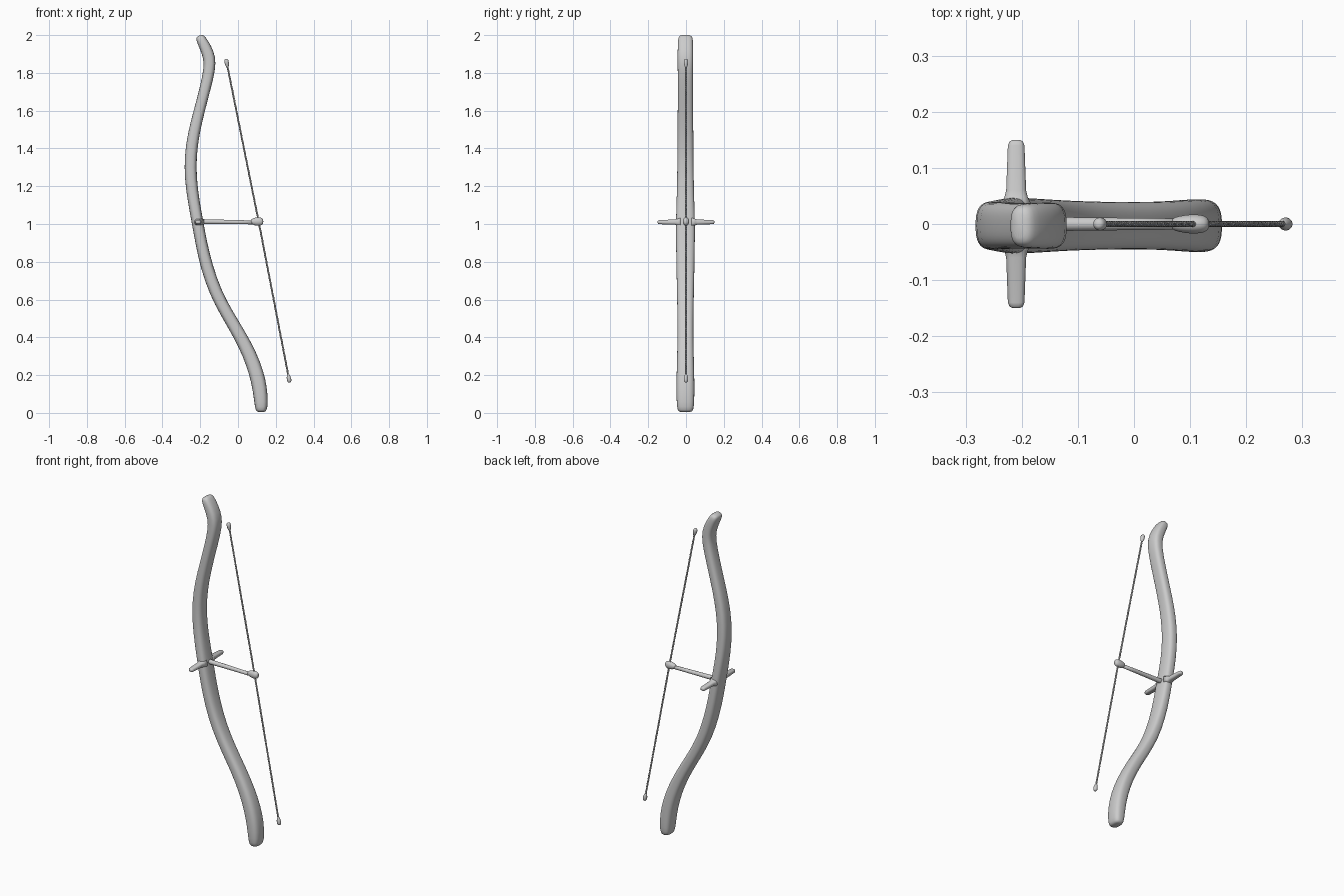
import bpy, bmesh, math
from mathutils import Vector

if "Cube" in bpy.data.objects:
    bpy.data.objects.remove(bpy.data.objects["Cube"])

grey = bpy.data.materials.new("plain grey")
grey.use_nodes = True
grey.diffuse_color = (0.6, 0.6, 0.6, 1)
grey.node_tree.nodes["Principled BSDF"].inputs["Base Color"].default_value = (0.6, 0.6, 0.6, 1)


def sweep(name, stations, side, sides=16, power=2.0, levels=0):
    """Loft (x, y, z, half_a, half_b) stations; half_b lies along the side direction."""
    bm = bmesh.new()
    pts = [Vector(s[:3]) for s in stations]
    rings = []
    for i, s in enumerate(stations):
        tangent = (pts[min(i + 1, len(pts) - 1)] - pts[max(i - 1, 0)]).normalized()
        b = (side - tangent * side.dot(tangent)).normalized()
        a = b.cross(tangent)
        ring = []
        for k in range(sides):
            t = math.tau * (k + 0.5) / sides
            c, d = math.cos(t), math.sin(t)
            u = math.copysign(abs(c) ** (2 / power), c) * s[3]
            v = math.copysign(abs(d) ** (2 / power), d) * s[4]
            ring.append(bm.verts.new(pts[i] + a * u + b * v))
        rings.append(ring)
    for r, q in zip(rings, rings[1:]):
        for k in range(sides):
            n = (k + 1) % sides
            bm.faces.new((r[k], r[n], q[n], q[k]))
    bm.faces.new(rings[0])
    bm.faces.new(rings[-1])
    bmesh.ops.recalc_face_normals(bm, faces=bm.faces)
    mesh = bpy.data.meshes.new(name)
    bm.to_mesh(mesh)
    bm.free()
    obj = bpy.data.objects.new(name, mesh)
    bpy.context.collection.objects.link(obj)
    mesh.materials.append(grey)
    mesh.shade_smooth()
    if levels:
        mod = obj.modifiers.new("smooth", "SUBSURF")
        mod.levels = mod.render_levels = levels
    return obj


Y = Vector((0, 1, 0))
Z = Vector((0, 0, 1))

# Bow limbs: one curved body with rounded-square section (x, z, half depth, half width)
limb = [
    (0.123, 0.004, 0.018, 0.030), (0.123, 0.012, 0.030, 0.042),
    (0.123, 0.05, 0.036, 0.047), (0.116, 0.13, 0.039, 0.048),
    (0.098, 0.21, 0.039, 0.047), (0.062, 0.31, 0.037, 0.044),
    (0.005, 0.42, 0.034, 0.042), (-0.062, 0.53, 0.033, 0.043),
    (-0.12, 0.64, 0.033, 0.045), (-0.165, 0.77, 0.033, 0.048),
    (-0.195, 0.9, 0.031, 0.050), (-0.214, 1.01, 0.031, 0.051),
    (-0.235, 1.12, 0.031, 0.047), (-0.251, 1.24, 0.032, 0.044),
    (-0.252, 1.36, 0.032, 0.043), (-0.235, 1.48, 0.031, 0.042),
    (-0.205, 1.6, 0.029, 0.041), (-0.173, 1.72, 0.029, 0.041),
    (-0.15, 1.82, 0.031, 0.041), (-0.15, 1.88, 0.033, 0.042),
    (-0.172, 1.935, 0.031, 0.041), (-0.194, 1.975, 0.027, 0.040),
    (-0.202, 1.99, 0.022, 0.036), (-0.205, 1.998, 0.012, 0.024),
]
sweep("bow_limbs", [(x, -0.003, z, a, b) for x, z, a, b in limb], Y,
      sides=20, power=2.8, levels=1)

# Cross pegs flaring into the grip, one on each side
for name, s in (("peg_back", 1), ("peg_front", -1)):
    sweep(name, [(-0.21, s * y, 1.01, a, b) for y, a, b in (
        (0.03, 0.03, 0.026), (0.048, 0.021, 0.018), (0.06, 0.018, 0.014),
        (0.14, 0.015, 0.011), (0.147, 0.012, 0.009), (0.15, 0.006, 0.005))],
        Z, power=2.8)

# Bar from the grip to the string
sweep("draw_bar", [(x, 0, z, r, r) for x, z, r in (
    (-0.22, 1.013, 0.016), (-0.17, 1.012, 0.013),
    (0.0, 1.01, 0.011), (0.1, 1.008, 0.010))], Y)

# Nock knob where the bar meets the string
sweep("nock_knob", [(x, 0, 1.013, a, b) for x, a, b in (
    (0.066, 0.010, 0.010), (0.078, 0.017, 0.014), (0.1, 0.024, 0.018),
    (0.12, 0.022, 0.017), (0.13, 0.017, 0.013), (0.134, 0.007, 0.006))], Y, levels=1)

# String ends and the nock between them
top, nock, low = Vector((-0.056, 0, 1.835)), Vector((0.11, 0, 1.01)), Vector((0.266, 0, 0.2))


def twisted_string(name, p, q, turns=40, steps=10):
    """Two thin strands wound round the line from p to q."""
    curve = bpy.data.curves.new(name, "CURVE")
    curve.dimensions = "3D"
    curve.bevel_depth = 0.0031
    curve.bevel_resolution = 1
    curve.use_fill_caps = True
    axis = (q - p).normalized()
    side = axis.cross(Y)
    n = turns * steps
    for phase in (0, math.pi):
        strand = curve.splines.new("POLY")
        strand.points.add(n)
        for i, pt in enumerate(strand.points):
            t = math.tau * i / steps + phase
            co = p.lerp(q, i / n) + (Y * math.cos(t) + side * math.sin(t)) * 0.0025
            pt.co = (*co, 1)
    curve.materials.append(grey)
    bpy.context.collection.objects.link(bpy.data.objects.new(name, curve))


twisted_string("upper_string", top, nock)
twisted_string("lower_string", nock, low)

# Beads capping both string ends
for name, end in (("upper_bead", top), ("lower_bead", low)):
    out = (end - nock).normalized()
    sweep(name, [(*(end + out * d), r, r) for d, r in (
        (-0.008, 0.005), (0.004, 0.009), (0.018, 0.0125),
        (0.032, 0.0115), (0.038, 0.008), (0.04, 0.003))], Y, levels=1)
